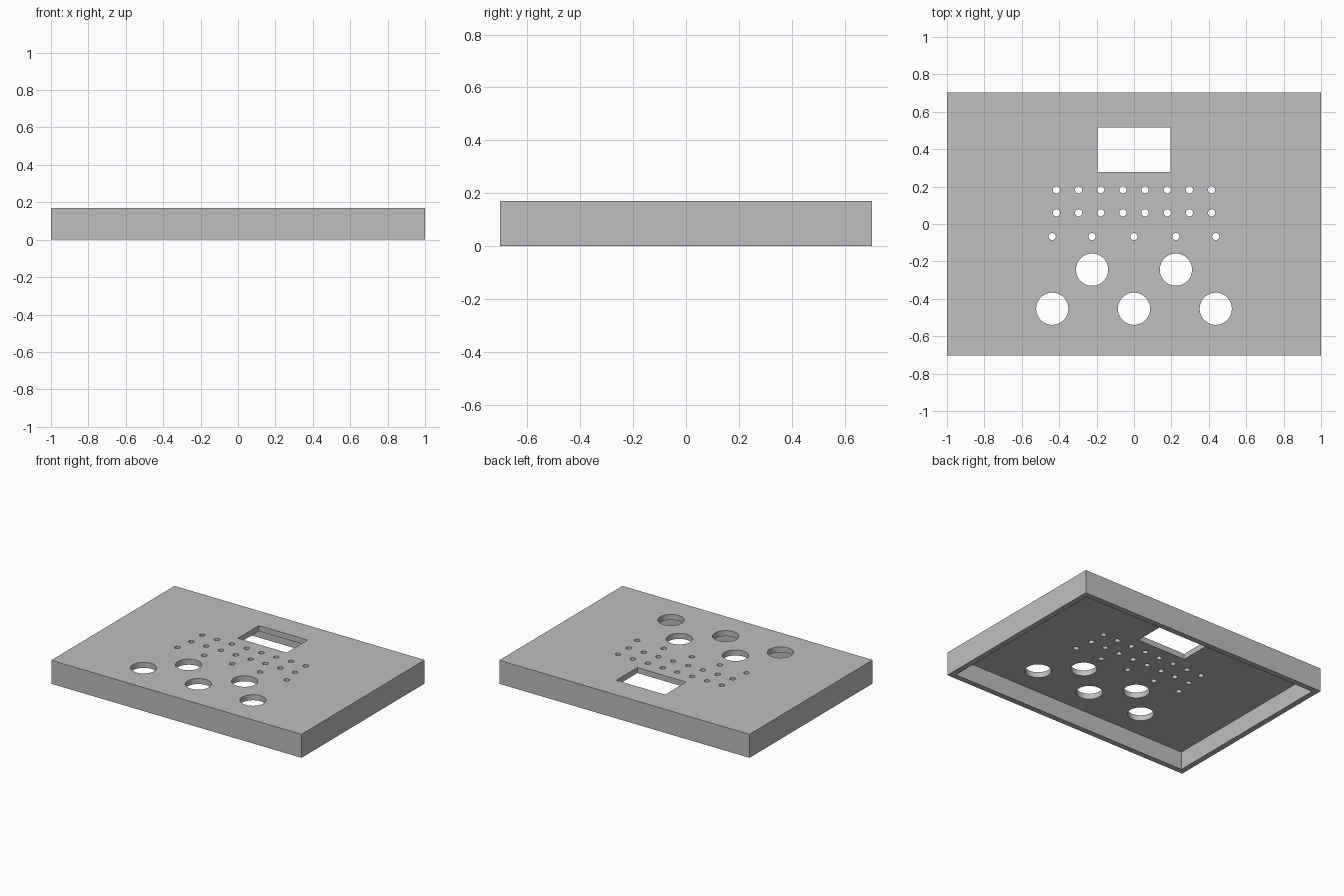
import bpy, bmesh, math
from mathutils import Matrix, Vector

if "Cube" in bpy.data.objects:
    bpy.data.objects.remove(bpy.data.objects["Cube"])

W, D, H = 2.0, 1.406, 0.17   # outer size
T = 0.04                     # wall and panel thickness

grey = bpy.data.materials.new("light grey")
grey.diffuse_color = (0.52, 0.52, 0.52, 1)
grey.use_nodes = True
grey.node_tree.nodes["Principled BSDF"].inputs["Base Color"].default_value = grey.diffuse_color


def add_box(bm, x, y, z0, z1, sx, sy):
    m = Matrix.Translation((x, y, (z0 + z1) / 2)) @ Matrix.Diagonal((sx, sy, z1 - z0, 1))
    bmesh.ops.create_cube(bm, size=1, matrix=m)


def add_hole(bm, x, y, r, sides):
    bmesh.ops.create_cone(bm, cap_ends=True, segments=sides, radius1=r, radius2=r,
                          depth=0.3, matrix=Matrix.Translation((x, y, H)))


def make_object(name, bm):
    mesh = bpy.data.meshes.new(name)
    bm.to_mesh(mesh)
    bm.free()
    ob = bpy.data.objects.new(name, mesh)
    bpy.context.collection.objects.link(ob)
    return ob


# Enclosure lid: a box whose underside is inset and pushed up into a hollow
bm = bmesh.new()
add_box(bm, 0, 0, 0, H, W, D)
bm.normal_update()
bottom = min(bm.faces, key=lambda f: f.calc_center_median().z)
bmesh.ops.inset_region(bm, faces=[bottom], thickness=T, use_even_offset=True)
inner = bmesh.ops.extrude_discrete_faces(bm, faces=[bottom])["faces"][0]
bmesh.ops.translate(bm, verts=inner.verts, vec=Vector((0, 0, H - T)))
bmesh.ops.recalc_face_normals(bm, faces=bm.faces)
lid = make_object("enclosure_lid", bm)
lid.data.materials.append(grey)

# Panel openings
bm = bmesh.new()
add_box(bm, 0, 0.397, 0.02, 0.4, 0.39, 0.24)             # display window
for y in (0.183, 0.06):                                  # two rows of eight
    for i in range(8):
        add_hole(bm, (i - 3.5) * 0.1185, y, 0.019, 32)
for x in (-0.437, -0.224, 0, 0.224, 0.437):              # indicator row
    add_hole(bm, x, -0.067, 0.019, 32)
for x, y in ((-0.224, -0.244), (0.224, -0.244),          # button holes
             (-0.437, -0.453), (0, -0.453), (0.437, -0.453)):
    add_hole(bm, x, y, 0.086, 64)
cutter = make_object("opening_cutter", bm)
cutter.hide_render = True

# Cut the openings through the panel
mod = lid.modifiers.new("openings", 'BOOLEAN')
mod.operation = 'DIFFERENCE'
mod.solver = 'EXACT'
mod.object = cutter
bpy.context.view_layer.objects.active = lid
lid.select_set(True)
bpy.ops.object.modifier_apply(modifier=mod.name)
bpy.data.objects.remove(cutter)
bpy.ops.object.shade_smooth_by_angle(angle=math.radians(30))
